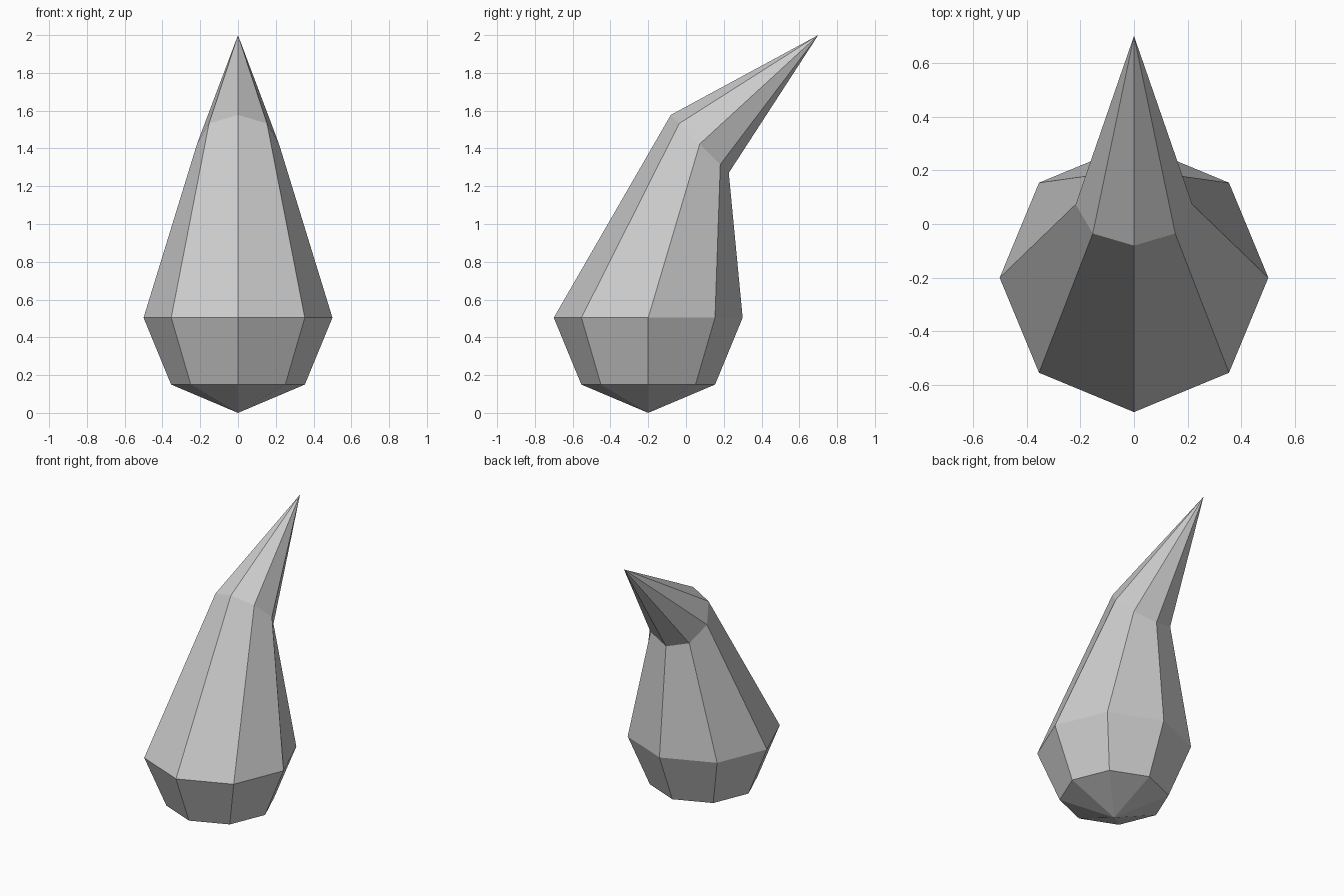
import bpy, bmesh
from math import radians, sin, cos, pi
from mathutils import Vector

if "Cube" in bpy.data.objects:
    bpy.data.objects.remove(bpy.data.objects["Cube"])

SIDES = 8
bm = bmesh.new()


def ring(y, z, radius, tilt=0):
    """Octagonal cross-section, tipped towards +y by tilt degrees."""
    t = radians(tilt)
    verts = []
    for i in range(SIDES):
        a = 2 * pi * i / SIDES
        across = radius * sin(a)
        verts.append(bm.verts.new((radius * cos(a),
                                   y + across * cos(t),
                                   z - across * sin(t))))
    return verts


# Rounded base, then a tilted neck that bends back to a point
rings = [ring(-0.2, 0.15, 0.354),
         ring(-0.2, 0.504, 0.5),
         ring(0.073, 1.424, 0.217, 45)]
bottom = bm.verts.new((0, -0.2, 0))
tip = bm.verts.new((0, 0.7, 2))

for i in range(SIDES):
    j = (i + 1) % SIDES
    bm.faces.new((bottom, rings[0][j], rings[0][i]))
    for low, high in zip(rings, rings[1:]):
        bm.faces.new((low[i], low[j], high[j], high[i]))
    bm.faces.new((rings[-1][i], rings[-1][j], tip))

bmesh.ops.recalc_face_normals(bm, faces=bm.faces)
mesh = bpy.data.meshes.new("curved_spike")
bm.to_mesh(mesh)
bm.free()
bpy.context.collection.objects.link(bpy.data.objects.new("curved_spike", mesh))
